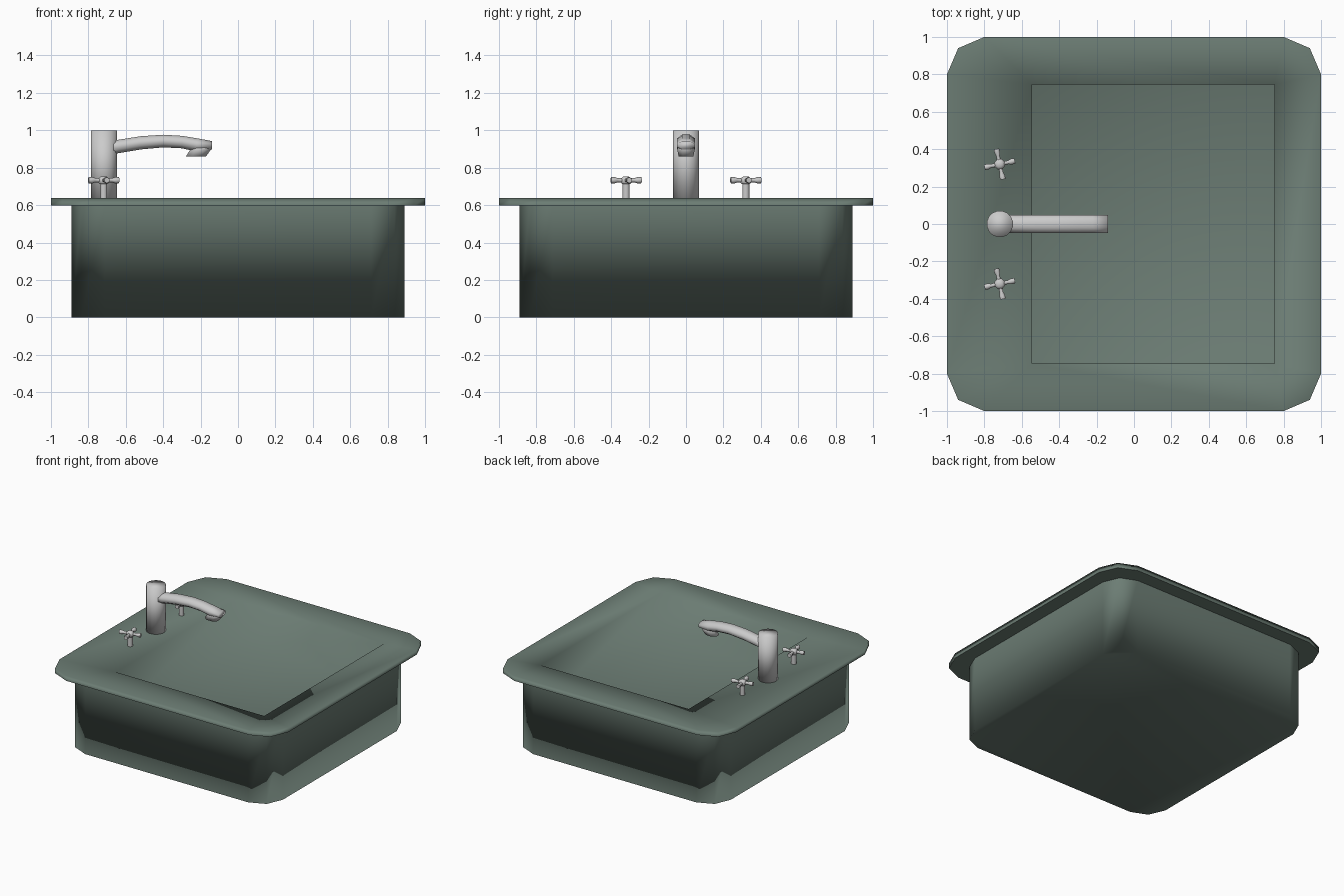
import bpy, bmesh
from math import sin, cos, pi, radians
from mathutils import Vector

if "Cube" in bpy.data.objects:
    bpy.data.objects.remove(bpy.data.objects["Cube"])


def finish(bm, name, angle=None, mat=None):
    bmesh.ops.recalc_face_normals(bm, faces=bm.faces)
    me = bpy.data.meshes.new(name)
    bm.to_mesh(me)
    bm.free()
    ob = bpy.data.objects.new(name, me)
    bpy.context.collection.objects.link(ob)
    if mat:
        me.materials.append(mat)
    bpy.ops.object.select_all(action='DESELECT')
    ob.select_set(True)
    bpy.context.view_layer.objects.active = ob
    if angle is None:
        bpy.ops.object.shade_smooth()
    else:
        bpy.ops.object.shade_smooth_by_angle(angle=radians(angle))
    return ob


def loft(bm, rings, caps=(True, True)):
    """Skin a list of equal-length point rings."""
    vs = [[bm.verts.new(p) for p in r] for r in rings]
    n = len(vs[0])
    for a, b in zip(vs, vs[1:]):
        for i in range(n):
            j = (i + 1) % n
            bm.faces.new((a[i], a[j], b[j], b[i]))
    if caps[0]:
        bm.faces.new(vs[0][::-1])
    if caps[1]:
        bm.faces.new(vs[-1])
    return vs


def ellipse(c, u, v, n):
    c, u, v = Vector(c), Vector(u), Vector(v)
    return [c + u * cos(2 * pi * (i + .5) / n) + v * sin(2 * pi * (i + .5) / n) for i in range(n)]


def disc(x, y, z, r, n):
    return ellipse((x, y, z), (r, 0, 0), (0, r, 0), n)


def outline(s, z):
    """Square outline with three-point corners, counter-clockwise from +x+y."""
    quarter = [(1, .8), (.94, .94), (.8, 1)]
    pts = []
    for k in range(4):
        for x, y in quarter:
            for _ in range(k):
                x, y = -y, x
            pts.append((x * s, y * s, z))
    return pts


green = bpy.data.materials.new("green_enamel")
green.diffuse_color = (0.15, 0.205, 0.175, 1)
green.use_nodes = True
green.node_tree.nodes["Principled BSDF"].inputs["Base Color"].default_value = green.diffuse_color

# Sink shell: body, overhanging rim and rectangular basin in one skin
bm = bmesh.new()
TOP, FLOOR = .637, .3
vs = loft(bm, [outline(.89, 0), outline(.89, .597), outline(1, .597), outline(1, TOP)], (True, False))
rim = vs[-1]
corners = [(.75, .745), (-.545, .745), (-.545, -.745), (.75, -.745)]
upper = [bm.verts.new((x, y, TOP)) for x, y in corners]
lower = [bm.verts.new((x, y, FLOOR)) for x, y in corners]
for k in range(4):
    j = (k + 1) % 4
    a, b, c = rim[3 * k:3 * k + 3]
    bm.faces.new((upper[k], a, b))
    bm.faces.new((upper[k], b, c))
    bm.faces.new((upper[k], c, rim[3 * j], upper[j]))
    bm.faces.new((upper[k], upper[j], lower[j], lower[k]))
bm.faces.new(lower)
# crisp shading where the rim meets the body
for ring in vs[1:3]:
    for i, v in enumerate(ring):
        bm.edges.get((v, ring[(i + 1) % len(ring)])).smooth = False
sink = finish(bm, "sink_basin", None, green)
for e in sink.data.edges:
    a, b = (sink.data.vertices[i].co for i in e.vertices)
    e.use_edge_sharp = abs(a.z - .597) < .001 and abs(b.z - .597) < .001
mod = sink.modifiers.new("weighted", 'WEIGHTED_NORMAL')
mod.keep_sharp = True

# Faucet column
bm = bmesh.new()
loft(bm, [disc(-.717, 0, z, .071, 16) for z in (.63, 1.0)])
finish(bm, "faucet_column")

# Arched spout: x, top z, bottom z, half width
bm = bmesh.new()
profile = [(-.69, .945, .865, .048), (-.64, .95, .877, .048), (-.52, .969, .897, .05),
           (-.4, .977, .908, .05), (-.3, .971, .903, .05), (-.22, .958, .885, .05),
           (-.14, .943, .897, .048)]
loft(bm, [ellipse((x, 0, (t + b) / 2), (0, w * 1.06, 0), (0, 0, (t - b) / 2 * 1.06), 8)
          for x, t, b, w in profile])
finish(bm, "faucet_spout")

# Nozzle under the spout tip
bm = bmesh.new()
loft(bm, [ellipse((x, 0, z), (rx, 0, 0), (0, ry, 0), 8)
          for x, z, rx, ry in [(-.225, .86, .058, .042), (-.2, .897, .06, .051), (-.2, .92, .055, .046)]])
finish(bm, "faucet_nozzle")

# Two cross-head taps
for side, y0 in (("left", -.32), ("right", .32)):
    x0 = -.718
    bm = bmesh.new()
    loft(bm, [disc(x0, y0, z, .02, 8) for z in (.63, .72)])
    loft(bm, [disc(x0, y0, z, r, 8) for z, r in
              [(.712, .022), (.72, .03), (.742, .03), (.753, .016)]])
    for k in range(4):
        a = radians(12 + 90 * k)
        d, t = Vector((cos(a), sin(a), 0)), Vector((-sin(a), cos(a), 0))
        c = Vector((x0, y0, .733))
        loft(bm, [ellipse(c + d * l, t * r, (0, 0, r), 6)
                  for l, r in [(.015, .014), (.045, .011), (.065, .018), (.083, .016)]])
    finish(bm, side + "_tap", 60)
